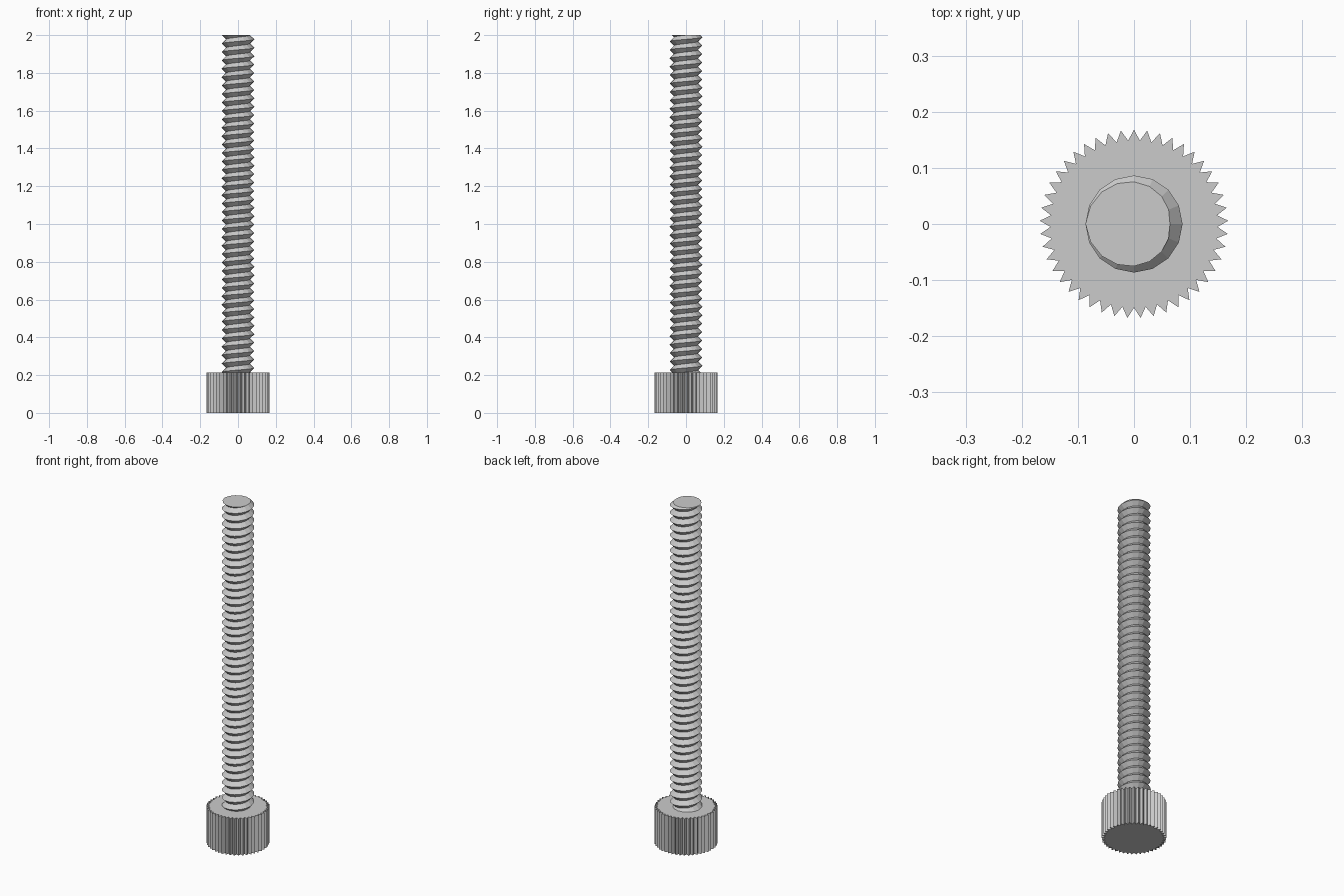
import bpy, bmesh
from math import sin, cos, pi

cube = bpy.data.objects.get("Cube")
if cube:
    bpy.data.objects.remove(cube)

HEAD_H, TOP = 0.215, 2.0
TEETH, TIP, VALLEY = 45, 0.168, 0.149
CREST, ROOT, PITCH, SIDES = 0.0865, 0.064, 0.0446, 16

steel = bpy.data.materials.new("grey_steel")
steel.use_nodes = True
colour = (0.6, 0.6, 0.6, 1)
steel.diffuse_color = colour
steel.node_tree.nodes["Principled BSDF"].inputs["Base Color"].default_value = colour


def finish(bm, name):
    bmesh.ops.recalc_face_normals(bm, faces=bm.faces)
    mesh = bpy.data.meshes.new(name)
    bm.to_mesh(mesh)
    bm.free()
    mesh.materials.append(steel)
    obj = bpy.data.objects.new(name, mesh)
    bpy.context.collection.objects.link(obj)


# Knurled head: toothed outline pulled up
bm = bmesh.new()
ring = []
for i in range(2 * TEETH):
    a, r = pi / 2 + i * pi / TEETH, VALLEY if i % 2 else TIP
    ring.append(bm.verts.new((r * cos(a), r * sin(a), 0)))
base = bm.faces.new(ring)
up = bmesh.ops.extrude_face_region(bm, geom=[base], use_keep_orig=True)["geom"]
bmesh.ops.translate(bm, vec=(0, 0, HEAD_H),
                    verts=[v for v in up if isinstance(v, bmesh.types.BMVert)])
finish(bm, "knurled_head")

# Threaded shaft: crest and root helices joined by strips, trimmed at both ends
bm = bmesh.new()
turns = int((TOP - HEAD_H) / PITCH) + 4
crest, root = [], []
for i in range(turns * SIDES + 1):
    a = pi - 2 * pi * i / SIDES
    z = TOP + PITCH * (2 - i / SIDES)
    crest.append(bm.verts.new((CREST * cos(a), CREST * sin(a), z)))
    root.append(bm.verts.new((ROOT * cos(a), ROOT * sin(a), z - PITCH / 2)))
for i in range(turns * SIDES):
    bm.faces.new((crest[i], crest[i + 1], root[i + 1], root[i]))
    j = i + SIDES
    if j < turns * SIDES:
        bm.faces.new((root[i], root[i + 1], crest[j + 1], crest[j]))
for z, n in ((TOP, 1), (HEAD_H - 0.01, -1)):
    cut = bmesh.ops.bisect_plane(bm, geom=bm.verts[:] + bm.edges[:] + bm.faces[:],
                                 plane_co=(0, 0, z), plane_no=(0, 0, n), clear_outer=True)
    rim = [e for e in cut["geom_cut"] if isinstance(e, bmesh.types.BMEdge)]
    bmesh.ops.contextual_create(bm, geom=rim)
finish(bm, "threaded_shaft")
